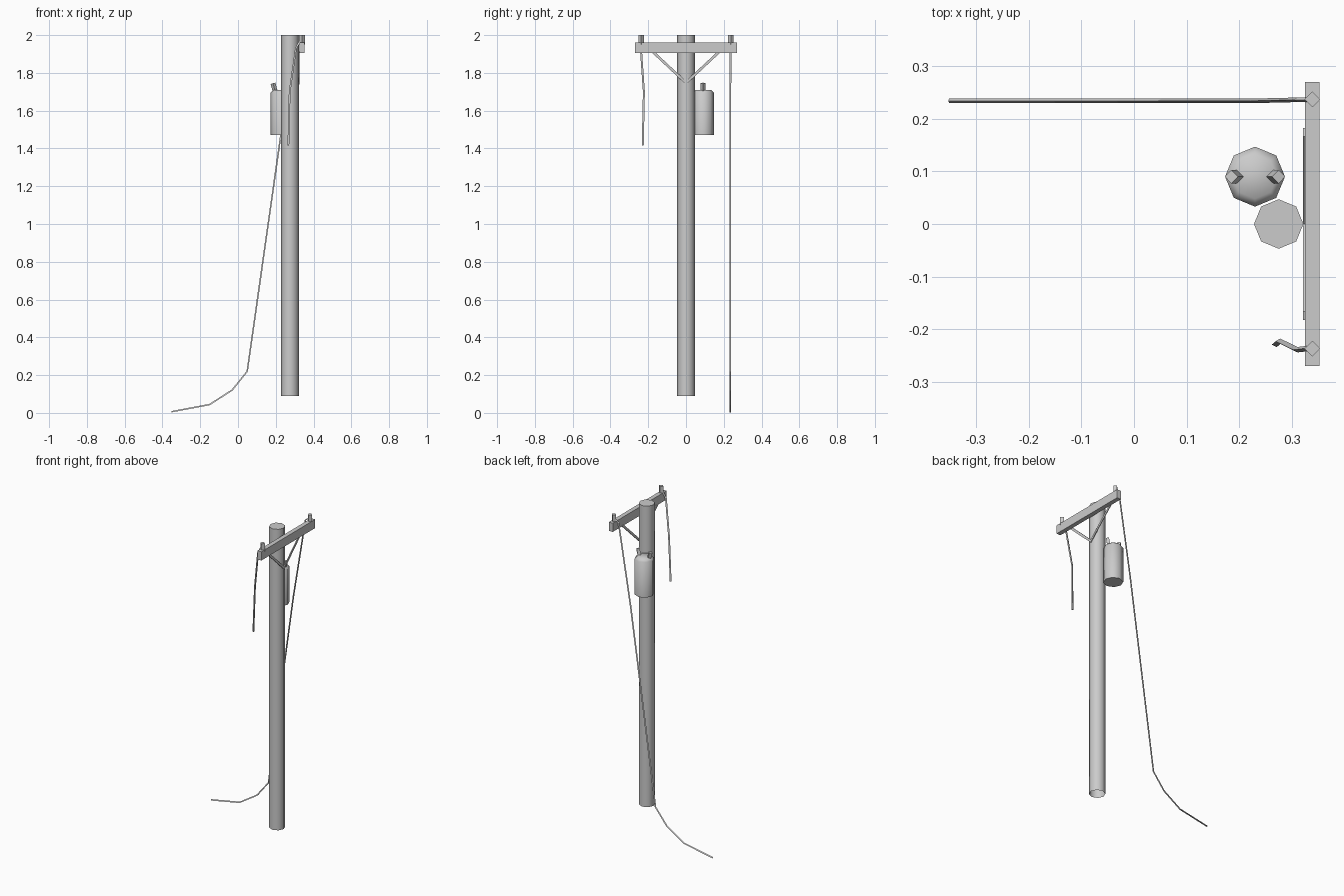
import bpy, bmesh, math
from mathutils import Vector

cube = bpy.data.objects.get("Cube")
if cube:
    bpy.data.objects.remove(cube, do_unlink=True)

grey = bpy.data.materials.new("plain grey")
grey.use_nodes = True
grey.diffuse_color = (0.6, 0.6, 0.6, 1)
grey.node_tree.nodes["Principled BSDF"].inputs["Base Color"].default_value = (0.6, 0.6, 0.6, 1)


def finish(name, bm, smooth=None):
    bmesh.ops.recalc_face_normals(bm, faces=bm.faces)
    mesh = bpy.data.meshes.new(name)
    bm.to_mesh(mesh)
    bm.free()
    mesh.materials.append(grey)
    obj = bpy.data.objects.new(name, mesh)
    bpy.context.collection.objects.link(obj)
    if smooth:
        bpy.ops.object.select_all(action="DESELECT")
        obj.select_set(True)
        bpy.context.view_layer.objects.active = obj
        bpy.ops.object.shade_smooth_by_angle(angle=math.radians(smooth))
    return obj


def tube(name, path, radii, sides, caps=(True, True), smooth=None, turn=0.0):
    """Rings of points swept along a path, with optional end caps."""
    bm = bmesh.new()
    pts = [Vector(p) for p in path]
    rings = []
    for i, p in enumerate(pts):
        along = (pts[min(i + 1, len(pts) - 1)] - pts[max(i - 1, 0)]).normalized()
        side = Vector((0, 1, 0))
        other = along.cross(side).normalized()
        ring = []
        for k in range(sides):
            a = math.tau * k / sides + turn
            ring.append(bm.verts.new(p + radii[i] * (math.cos(a) * side + math.sin(a) * other)))
        rings.append(ring)
    for lower, upper in zip(rings, rings[1:]):
        for k in range(sides):
            n = (k + 1) % sides
            bm.faces.new((lower[k], lower[n], upper[n], upper[k]))
    if caps[0]:
        bm.faces.new(rings[0][::-1])
    if caps[1]:
        bm.faces.new(rings[-1])
    return finish(name, bm, smooth)


def box(name, low, high):
    bm = bmesh.new()
    bmesh.ops.create_cube(bm, size=1)
    for v in bm.verts:
        v.co = [lo + (c + 0.5) * (hi - lo) for c, lo, hi in zip(v.co, low, high)]
    return finish(name, bm)


# Pole, open underneath
tube("pole", [(0.275, 0, 0.09), (0.275, 0, 2)], [0.047] * 2, 8, (False, True), 50)

# Crossarm with its insulators and flat diagonal braces
box("crossarm", (0.325, -0.27, 1.905), (0.353, 0.27, 1.96))
for label, s in (("left", 1), ("right", -1)):
    y = 0.237 * s
    tube("insulator_" + label, [(0.339, y, 1.95), (0.339, y, 2)], [0.015] * 2, 4)
    bm = bmesh.new()
    outline = [(0, 1.738), (0.182 * s, 1.908), (0.166 * s, 1.912), (0, 1.757)]
    face = bm.faces.new([bm.verts.new((0.321, py, pz)) for py, pz in outline])
    out = bmesh.ops.extrude_face_region(bm, geom=[face])
    for v in out["geom"]:
        if isinstance(v, bmesh.types.BMVert):
            v.co.x += 0.005
    finish("brace_" + label, bm)

# Transformer can with a shallow domed lid and two splayed bushings
tx, ty = 0.23, 0.09
tube("transformer", [(tx, ty, 1.47), (tx, ty, 1.695), (tx, ty, 1.71)],
     [0.057, 0.057, 0.042], 8, smooth=50)
for label, s in (("left", 1), ("right", -1)):
    tube("bushing_" + label,
         [(tx + 0.031 * s, ty, 1.695), (tx + 0.045 * s, ty, 1.745)], [0.013] * 2, 4)

# Broken wires: a long one reaching the ground and a short dangling one
long_path = [(0.333, 0.236, 1.975), (0.308, 0.236, 1.955), (0.225, 0.234, 1.45),
             (0.05, 0.234, 0.22), (-0.03, 0.234, 0.12), (-0.15, 0.234, 0.043),
             (-0.352, 0.234, 0.005)]
tube("long_wire", long_path, [0.005] * len(long_path), 3, turn=0.5)
short_path = [(0.333, -0.236, 1.975), (0.308, -0.239, 1.93),
              (0.275, -0.223, 1.7), (0.268, -0.229, 1.415)]
tube("short_wire", short_path, [0.006] * len(short_path), 3, turn=0.5)
